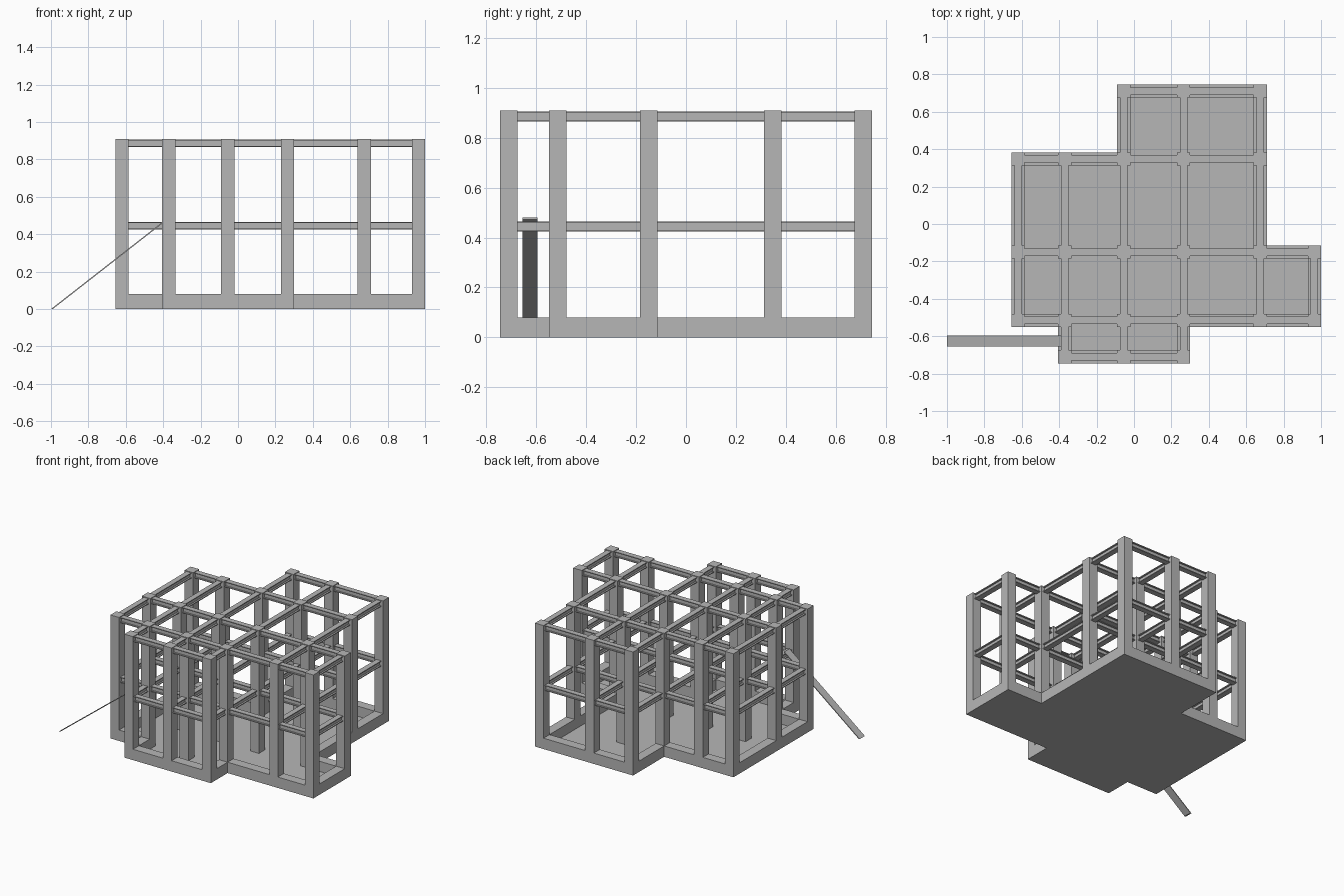
import bpy
import bmesh
from mathutils import Matrix, Vector

cube = bpy.data.objects.get("Cube")
if cube:
    bpy.data.objects.remove(cube, do_unlink=True)

grey = bpy.data.materials.new("concrete grey")
grey.use_nodes = True
colour = (0.47, 0.47, 0.47, 1)
grey.diffuse_color = colour
grey.node_tree.nodes["Principled BSDF"].inputs["Base Color"].default_value = colour

# Building grid: post lines, and the occupied bays (first, last) of each row
XS = [-0.62, -0.37, -0.055, 0.265, 0.675, 0.965]
YS = [-0.71, -0.515, -0.15, 0.348, 0.71]
ROWS = [(1, 2), (0, 4), (0, 3), (2, 3)]
HALF = 0.035
POST_TOP, RIM_TOP = 0.91, 0.08
BEAM_TOPS = {"middle_beams": 0.465, "roof_beams": 0.905}
BEAM_W, BEAM_H, FLANGE, WEB = 0.04, 0.04, 0.006, 0.016

bays = {(i, j) for j, (a, b) in enumerate(ROWS) for i in range(a, b + 1)}
nodes = {(i + di, j + dj) for i, j in bays for di in (0, 1) for dj in (0, 1)}
edges = {}
for i, j in bays:
    for edge in (((i, j), (i + 1, j)), ((i, j + 1), (i + 1, j + 1)),
                 ((i, j), (i, j + 1)), ((i + 1, j), (i + 1, j + 1))):
        edges[edge] = edges.get(edge, 0) + 1


def box(bm, lo, hi):
    lo, hi = Vector(lo), Vector(hi)
    size = Matrix.Diagonal((*(hi - lo), 1))
    bmesh.ops.create_cube(bm, size=1, matrix=Matrix.Translation((lo + hi) / 2) @ size)


def finish(name, bm):
    bmesh.ops.recalc_face_normals(bm, faces=bm.faces)
    mesh = bpy.data.meshes.new(name)
    bm.to_mesh(mesh)
    bm.free()
    mesh.materials.append(grey)
    bpy.context.collection.objects.link(bpy.data.objects.new(name, mesh))


def edge_bar(bm, edge, half, extend, z0, z1):
    """Box along a grid edge, lengthened at both ends."""
    (i0, j0), (i1, j1) = edge
    dx, dy = (extend, half) if j0 == j1 else (half, extend)
    box(bm, (XS[i0] - dx, YS[j0] - dy, z0), (XS[i1] + dx, YS[j1] + dy, z1))


def prism(name, points, direction):
    bm = bmesh.new()
    face = bm.faces.new([bm.verts.new(p) for p in points])
    result = bmesh.ops.extrude_face_region(bm, geom=[face], use_keep_orig=True)
    moved = [g for g in result["geom"] if isinstance(g, bmesh.types.BMVert)]
    bmesh.ops.translate(bm, verts=moved, vec=direction)
    finish(name, bm)


# Thin floor following the stepped outline
right, left = [], []
for j, (a, b) in enumerate(ROWS):
    def y_line(k):
        # step lines sit on the outer face of the wider neighbouring row
        if k == 0 or (k < len(ROWS) and ROWS[k][1] - ROWS[k][0] > ROWS[k - 1][1] - ROWS[k - 1][0]):
            return YS[k] - HALF
        return YS[k] + HALF
    for k in (j, j + 1):
        right.append((XS[b + 1] + HALF, y_line(k), 0))
        left.append((XS[a] - HALF, y_line(k), 0))
outline = []
for p in right + left[::-1]:
    if p not in outline:
        outline.append(p)
prism("floor", outline, (0, 0, 0.005))

# Raised rim round the outside of the floor
bm = bmesh.new()
for edge, count in edges.items():
    if count == 1:
        edge_bar(bm, edge, HALF, HALF, 0, RIM_TOP)
finish("floor_rim", bm)

# Square posts at every grid crossing
bm = bmesh.new()
for i, j in nodes:
    x, y = XS[i], YS[j]
    box(bm, (x - HALF, y - HALF, 0), (x + HALF, y + HALF, POST_TOP))
finish("posts", bm)

# Flanged beams on two levels
for name, top in BEAM_TOPS.items():
    bm = bmesh.new()
    for edge in edges:
        bottom = top - BEAM_H
        edge_bar(bm, edge, BEAM_W / 2, 0, top - FLANGE, top)
        edge_bar(bm, edge, WEB / 2, 0, bottom + FLANGE, top - FLANGE)
        edge_bar(bm, edge, BEAM_W / 2, 0, bottom, bottom + FLANGE)
    finish(name, bm)

# Sloping plank up to the middle level
plank = [(-1, 0), (-0.99, 0), (-0.385, 0.472), (-0.385, 0.48)]
prism("ramp", [(x, -0.655, z) for x, z in plank], (0, 0.06, 0))
